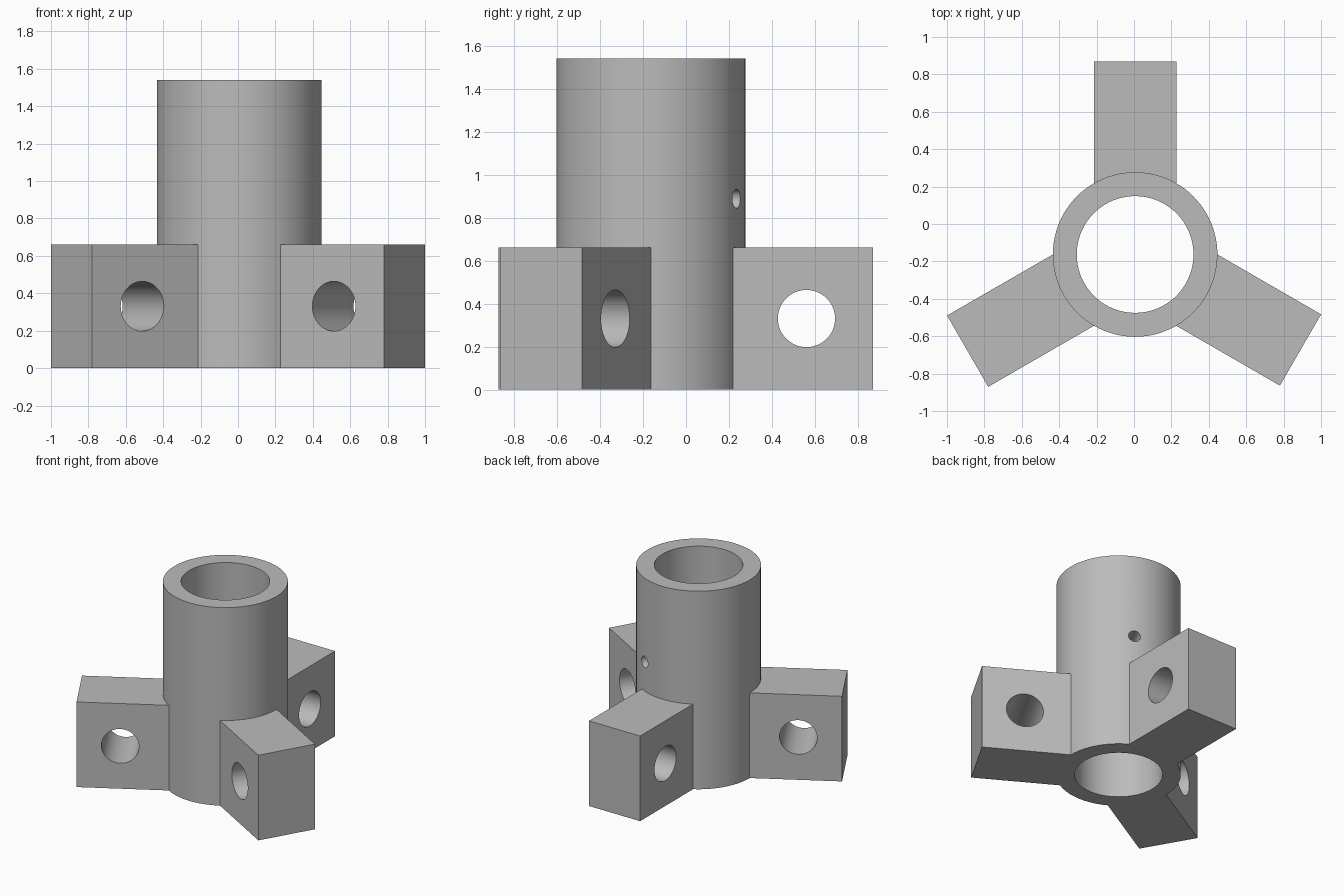
import bpy
from math import radians, cos, sin, pi
from mathutils import Vector

cube = bpy.data.objects.get("Cube")
if cube:
    bpy.data.objects.remove(cube, do_unlink=True)

CENTRE = Vector((0.006, -0.163, 0))
TUBE_R, BORE_R, TUBE_H = 0.44, 0.312, 1.54
ARM_W, ARM_H, ARM_START = 0.44, 0.662, 0.36
HOLE_R, HOLE_INSET = 0.133, 0.309
# Direction and reach of each arm, measured from the tube axis
ARMS = {"back": (90, 1.032), "left": (-30, 1.021), "right": (210, 1.034)}

grey = bpy.data.materials.new("grey")
grey.use_nodes = True
grey.diffuse_color = (0.5, 0.5, 0.5, 1)
grey.node_tree.nodes["Principled BSDF"].inputs["Base Color"].default_value = (0.5, 0.5, 0.5, 1)


def outward(angle, distance, z):
    """Point at a distance from the tube axis."""
    a = radians(angle)
    return CENTRE + Vector((cos(a) * distance, sin(a) * distance, z))


def cylinder(name, radius, depth, location, rotation=(0, 0, 0), sides=96):
    bpy.ops.mesh.primitive_cylinder_add(vertices=sides, radius=radius, depth=depth,
                                        location=location, rotation=rotation)
    obj = bpy.context.object
    obj.name = name
    obj.data.materials.append(grey)
    return obj


def arm(name, angle, reach):
    bpy.ops.mesh.primitive_cube_add(size=1, rotation=(0, 0, radians(angle)),
                                    location=outward(angle, (ARM_START + reach) / 2, ARM_H / 2))
    obj = bpy.context.object
    obj.name = name
    obj.scale = (reach - ARM_START, ARM_W, ARM_H)
    obj.data.materials.append(grey)
    return obj


def combine(target, tool, operation):
    """Apply a boolean and discard the tool."""
    tool.hide_render = True
    mod = target.modifiers.new(operation.lower(), "BOOLEAN")
    mod.operation, mod.object, mod.solver = operation, tool, "EXACT"
    bpy.context.view_layer.objects.active = target
    bpy.ops.object.modifier_apply(modifier=mod.name)
    bpy.data.objects.remove(tool, do_unlink=True)


# Upright tube with three arms
hub = cylinder("tube_hub_with_arms", TUBE_R, TUBE_H, CENTRE + Vector((0, 0, TUBE_H / 2)))
for side, (angle, reach) in ARMS.items():
    combine(hub, arm(side + "_arm", angle, reach), "UNION")

# Central bore
combine(hub, cylinder("bore_cutter", BORE_R, TUBE_H * 2, CENTRE + Vector((0, 0, TUBE_H / 2))),
        "DIFFERENCE")

# Cross hole through each arm
for side, (angle, reach) in ARMS.items():
    hole = cylinder(side + "_hole_cutter", HOLE_R, ARM_W * 1.2,
                    outward(angle, reach - HOLE_INSET, ARM_H / 2),
                    (pi / 2, 0, radians(angle)), 64)
    combine(hub, hole, "DIFFERENCE")

# Small set screw hole through one wall of the tube
screw = cylinder("screw_hole_cutter", 0.044, 0.3, outward(65, 0.38, 0.888),
                 (0, pi / 2, radians(65)), 32)
combine(hub, screw, "DIFFERENCE")

bpy.ops.object.select_all(action="DESELECT")
hub.select_set(True)
bpy.context.view_layer.objects.active = hub
bpy.ops.object.shade_smooth_by_angle(angle=radians(30))
